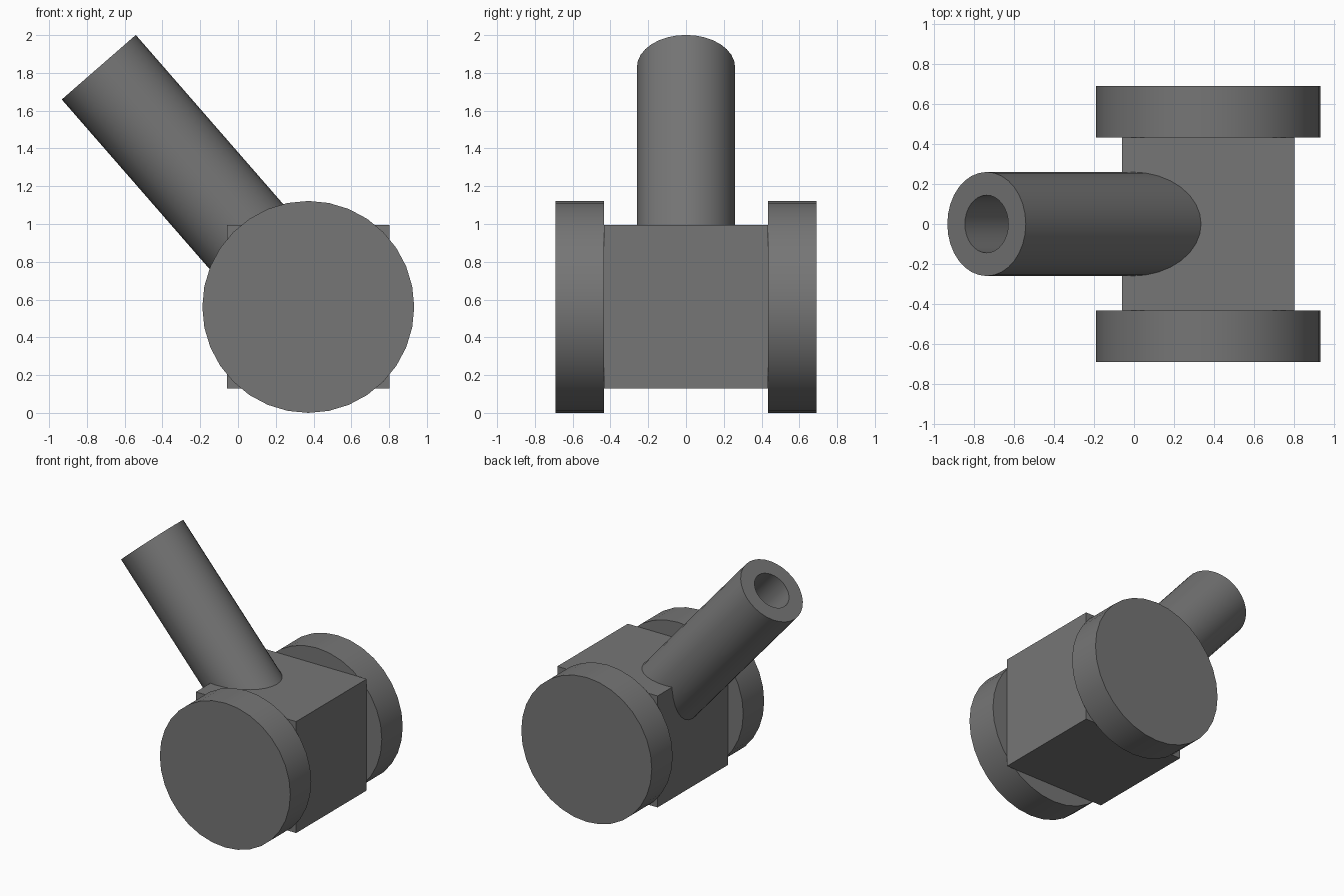
import bpy, bmesh
from math import cos, sin, pi, radians
from mathutils import Vector

if "Cube" in bpy.data.objects:
    bpy.data.objects.remove(bpy.data.objects["Cube"])

SIDES = 32

dark = bpy.data.materials.new("dark_iron")
dark.diffuse_color = (0.18, 0.18, 0.18, 1)
dark.use_nodes = True
dark.node_tree.nodes["Principled BSDF"].inputs["Base Color"].default_value = dark.diffuse_color


def lathe(name, profile, origin, axis):
    """Revolve (radius, height) points about an axis; radius 0 makes a pole."""
    bm = bmesh.new()
    rings = []
    for r, h in profile:
        if r == 0:
            rings.append([bm.verts.new((0, 0, h))])
        else:
            rings.append([bm.verts.new((r * cos(2 * pi * i / SIDES),
                                        r * sin(2 * pi * i / SIDES), h))
                          for i in range(SIDES)])
    for a, b in zip(rings, rings[1:]):
        for i in range(SIDES):
            j = (i + 1) % SIDES
            if len(a) == 1:
                bm.faces.new((a[0], b[j], b[i]))
            elif len(b) == 1:
                bm.faces.new((a[i], a[j], b[0]))
            else:
                bm.faces.new((a[i], a[j], b[j], b[i]))
    # merge the flat end fans into single faces
    bmesh.ops.recalc_face_normals(bm, faces=bm.faces)
    bmesh.ops.dissolve_verts(bm, verts=[r[0] for r in rings if len(r) == 1])
    mesh = bpy.data.meshes.new(name)
    bm.to_mesh(mesh)
    bm.free()
    mesh.materials.append(dark)
    obj = bpy.data.objects.new(name, mesh)
    bpy.context.collection.objects.link(obj)
    obj.location = origin
    obj.rotation_euler = Vector(axis).to_track_quat('Z', 'Y').to_euler()
    bpy.ops.object.select_all(action='DESELECT')
    obj.select_set(True)
    bpy.context.view_layer.objects.active = obj
    bpy.ops.object.shade_smooth_by_angle(angle=radians(30))
    return obj


# Block body between the wheels
bpy.ops.mesh.primitive_cube_add(size=1, location=(0.372, 0, 0.562))
body = bpy.context.object
body.name = "body"
body.scale = (0.862, 0.866, 0.866)
body.data.materials.append(dark)

# Solid disc wheels on both sides
for name, side in (("front_wheel", -1), ("back_wheel", 1)):
    lathe(name, [(0, 0), (0.561, 0), (0.561, 0.257), (0, 0.257)],
          (0.372, side * 0.433, 0.561), (0, side, 0))

# Tilted hollow barrel, its base buried in the body
direction = Vector((-0.657, 0, 0.754)).normalized()
muzzle = Vector((-0.737, 0, 1.83))
LENGTH, BORE_DEPTH = 1.55, 1.1
lathe("barrel",
      [(0, 0), (0.26, 0), (0.26, LENGTH), (0.144, LENGTH),
       (0.144, LENGTH - BORE_DEPTH), (0, LENGTH - BORE_DEPTH)],
      muzzle - direction * LENGTH, direction)
